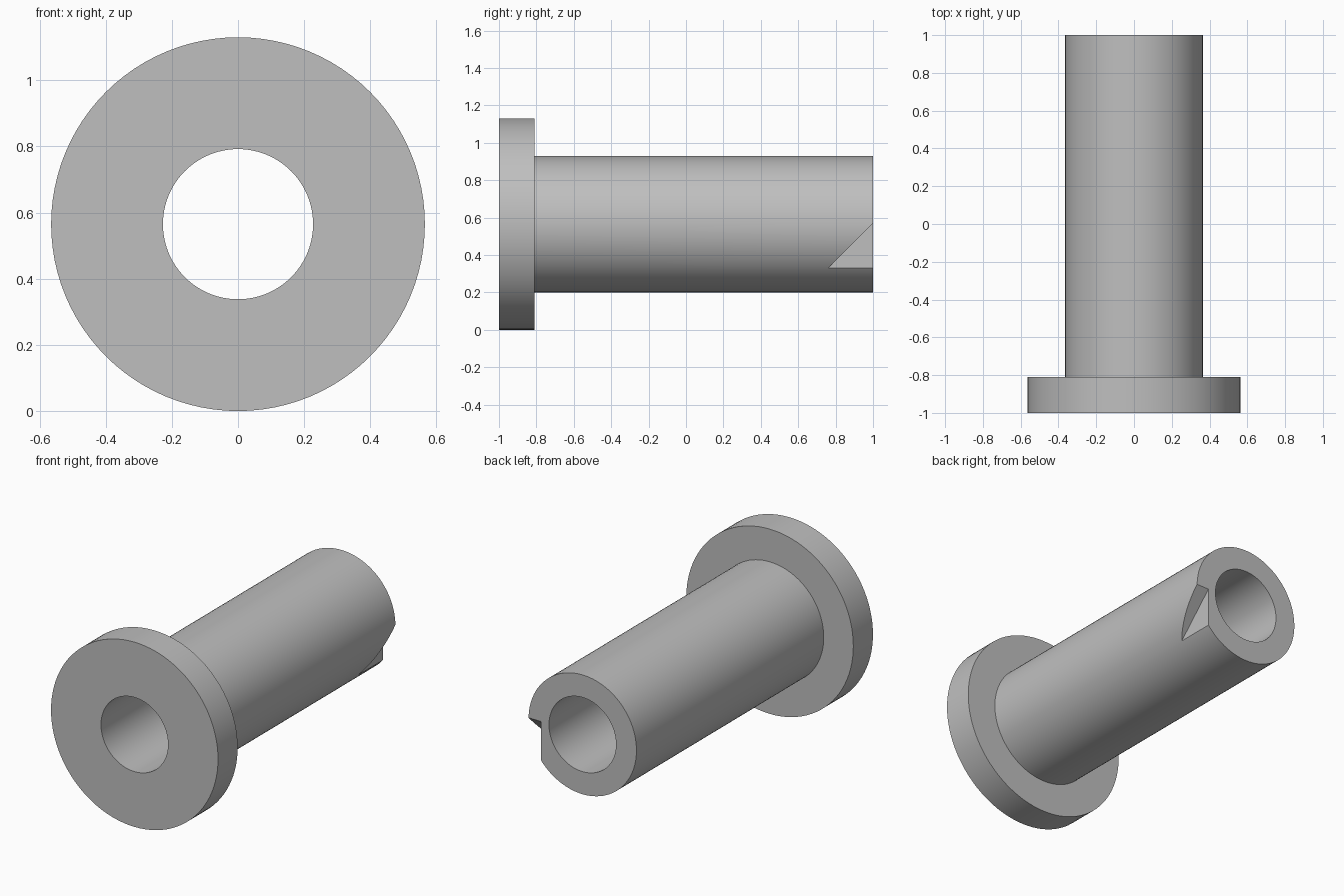
import bpy, bmesh, math
from mathutils import Matrix, Vector

if "Cube" in bpy.data.objects:
    bpy.data.objects.remove(bpy.data.objects["Cube"])

CENTRE_Z = 0.565
FLANGE_R, SHAFT_R, BORE_R = 0.565, 0.365, 0.227
FRONT, STEP, BACK = -1.0, -0.81, 1.0
FLAT_X = 0.28

grey = bpy.data.materials.new("plain grey")
grey.use_nodes = True
colour = (0.52, 0.52, 0.52, 1)
grey.diffuse_color = colour
grey.node_tree.nodes["Principled BSDF"].inputs["Base Color"].default_value = colour


def make_object(name, bm):
    bmesh.ops.recalc_face_normals(bm, faces=bm.faces)
    mesh = bpy.data.meshes.new(name)
    bm.to_mesh(mesh)
    bm.free()
    mesh.materials.append(grey)
    obj = bpy.data.objects.new(name, mesh)
    bpy.context.collection.objects.link(obj)
    return obj


# Flanged sleeve: closed half-section (radius, y) spun about the y axis
profile = [(BORE_R, FRONT), (FLANGE_R, FRONT), (FLANGE_R, STEP),
           (SHAFT_R, STEP), (SHAFT_R, BACK), (BORE_R, BACK)]
bm = bmesh.new()
ring = [bm.verts.new((r, y, CENTRE_Z)) for r, y in profile]
edges = [bm.edges.new((a, b)) for a, b in zip(ring, ring[1:] + ring[:1])]
bmesh.ops.spin(bm, geom=ring + edges, cent=(0, 0, CENTRE_Z), axis=(0, 1, 0),
               angle=math.tau, steps=96, use_merge=True)
bmesh.ops.remove_doubles(bm, verts=bm.verts, dist=1e-5)
sleeve = make_object("flanged_sleeve", bm)

# Notch cutter: 45 degree wedge on the left side of the shaft's back end
bm = bmesh.new()
wedge = [(0.66, 0.23), (1.1, 0.67), (1.1, 0.23)]
face = bm.faces.new([bm.verts.new((FLAT_X, y, z)) for y, z in wedge])
side = bmesh.ops.extrude_face_region(bm, geom=[face])
bmesh.ops.translate(bm, vec=(0.2, 0, 0),
                    verts=[v for v in side["geom"] if isinstance(v, bmesh.types.BMVert)])
cutter = make_object("notch_cutter", bm)
cutter.hide_render = True

# Cut the notch, then drop the cutter
cut = sleeve.modifiers.new("notch", "BOOLEAN")
cut.operation = "DIFFERENCE"
cut.solver = "EXACT"
cut.object = cutter
bpy.ops.object.select_all(action="DESELECT")
sleeve.select_set(True)
bpy.context.view_layer.objects.active = sleeve
bpy.ops.object.modifier_apply(modifier=cut.name)
bpy.data.objects.remove(cutter)

bpy.ops.object.shade_smooth_by_angle(angle=math.radians(20))
